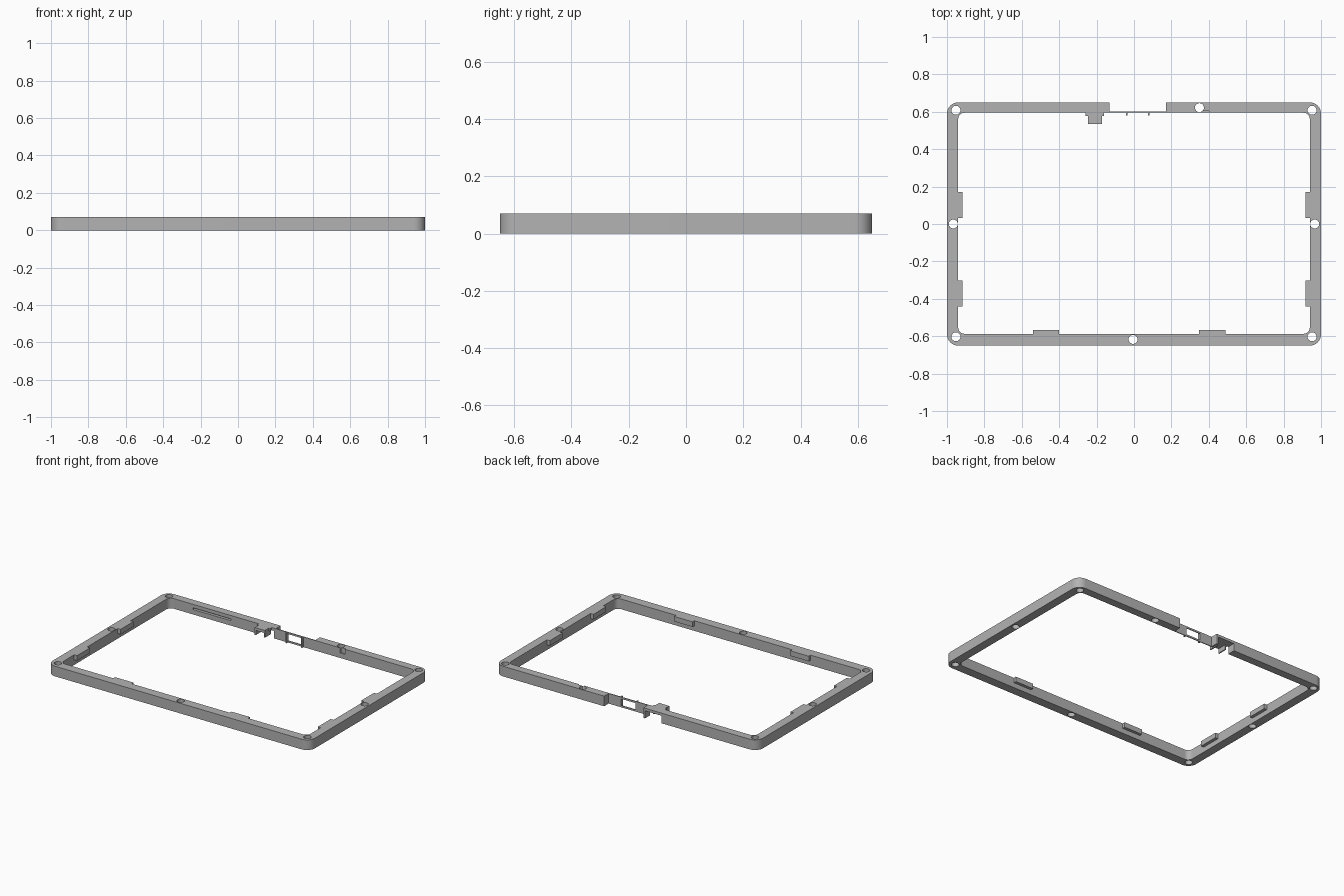
import bpy
import bmesh
from math import cos, sin, pi, radians

default = bpy.data.objects.get("Cube")
if default:
    bpy.data.objects.remove(default, do_unlink=True)

HEIGHT = 0.07
grey = bpy.data.materials.new("plain grey")
grey.use_nodes = True
grey.diffuse_color = (0.45, 0.45, 0.45, 1)
grey.node_tree.nodes["Principled BSDF"].inputs["Base Color"].default_value = grey.diffuse_color


def prism(name, outline, z0, z1):
    """Extrude a flat outline between two heights."""
    bm = bmesh.new()
    face = bm.faces.new([bm.verts.new((x, y, z0)) for x, y in outline])
    top = bmesh.ops.extrude_face_region(bm, geom=[face])["geom"]
    moved = [v for v in top if isinstance(v, bmesh.types.BMVert)]
    bmesh.ops.translate(bm, verts=moved, vec=(0, 0, z1 - z0))
    bmesh.ops.recalc_face_normals(bm, faces=bm.faces)
    mesh = bpy.data.meshes.new(name)
    bm.to_mesh(mesh)
    bm.free()
    mesh.materials.append(grey)
    obj = bpy.data.objects.new(name, mesh)
    bpy.context.collection.objects.link(obj)
    return obj


def arc(cx, cy, r, start, sweep, steps):
    return [(cx + r * cos(start + sweep * i / steps),
             cy + r * sin(start + sweep * i / steps)) for i in range(steps + 1)]


def rounded(x, y0, y1, r):
    corners = [(x - r, y1 - r), (r - x, y1 - r), (r - x, y0 + r), (x - r, y0 + r)]
    return [p for i, (cx, cy) in enumerate(corners)
            for p in arc(cx, cy, r, i * pi / 2, pi / 2, 10)]


def box(name, x0, x1, y0, y1, z0=0, z1=HEIGHT):
    return prism(name, [(x0, y0), (x1, y0), (x1, y1), (x0, y1)], z0, z1)


def cut(target, cutter):
    """Subtract a cutter and discard it."""
    mod = target.modifiers.new("cut", "BOOLEAN")
    mod.operation = "DIFFERENCE"
    mod.solver = "EXACT"
    mod.object = cutter
    bpy.context.view_layer.objects.active = target
    bpy.ops.object.modifier_apply(modifier=mod.name)
    bpy.data.objects.remove(cutter, do_unlink=True)


# Main rounded frame
frame = prism("frame", rounded(1, -0.65, 0.65, 0.06), 0, HEIGHT)
cut(frame, prism("opening", rounded(0.94, -0.587, 0.595, 0.035), -0.1, 0.2))

# Connector gap, covered bay beside it and slim card groove
cut(frame, box("gap", -0.13, 0.17, 0.5, 0.7, -0.1, 0.2))
cut(frame, box("bay", -0.27, -0.142, 0.5, 0.7, -0.1, 0.052))
cut(frame, box("groove", -0.76, -0.47, 0.5, 0.615, 0.034, 0.046))
cut(frame, box("notch", 0.36, 0.4, 0.5, 0.603, 0.035, 0.2))

# Screw holes
holes = [(s * 0.952, y) for s in (-1, 1) for y in (-0.603, 0.608)]
holes += [(-0.966, 0), (0.966, 0), (-0.005, -0.617), (0.35, 0.622)]
for x, y in holes:
    cut(frame, prism("hole", arc(x, y, 0.024, 0, 2 * pi, 24)[:-1], -0.1, 0.2))

parts = [frame]

# Retaining tabs along the sides and front
for side, label in ((-1, "right"), (1, "left")):
    for y, place in ((0.102, "back"), (-0.372, "front")):
        xs = sorted((side * 0.918, side * 0.945))
        parts.append(box(f"{label}_{place}_tab", *xs, y - 0.07, y + 0.07, 0.035))
for x, label in ((-0.47, "right"), (0.418, "left")):
    parts.append(box(f"front_{label}_tab", x - 0.07, x + 0.07, -0.592, -0.567, 0.035))

# Thin connector wall with a window
wall = box("connector_wall", -0.135, 0.175, 0.595, 0.601)
cut(wall, box("window", -0.035, 0.075, 0.5, 0.7, 0.012, 0.058))
parts.append(wall)
for x, label in ((-0.04, "right"), (0.08, "left")):
    parts.append(box(f"{label}_rib", x - 0.004, x + 0.004, 0.58, 0.597))

# Bracket reaching inwards from the covered bay
parts.append(box("bracket_shoulder", -0.26, -0.16, 0.577, 0.6, 0.052))
parts.append(box("bracket_plate", -0.247, -0.17, 0.535, 0.58, 0.052))
for x, label in ((-0.247, "right"), (-0.178, "left")):
    parts.append(box(f"bracket_{label}_leg", x, x + 0.008, 0.535, 0.6, 0.02, 0.053))

# Crisp edges with smooth rounded corners
for obj in parts:
    bpy.ops.object.select_all(action="DESELECT")
    obj.select_set(True)
    bpy.context.view_layer.objects.active = obj
    bpy.ops.object.shade_smooth_by_angle(angle=radians(30))
